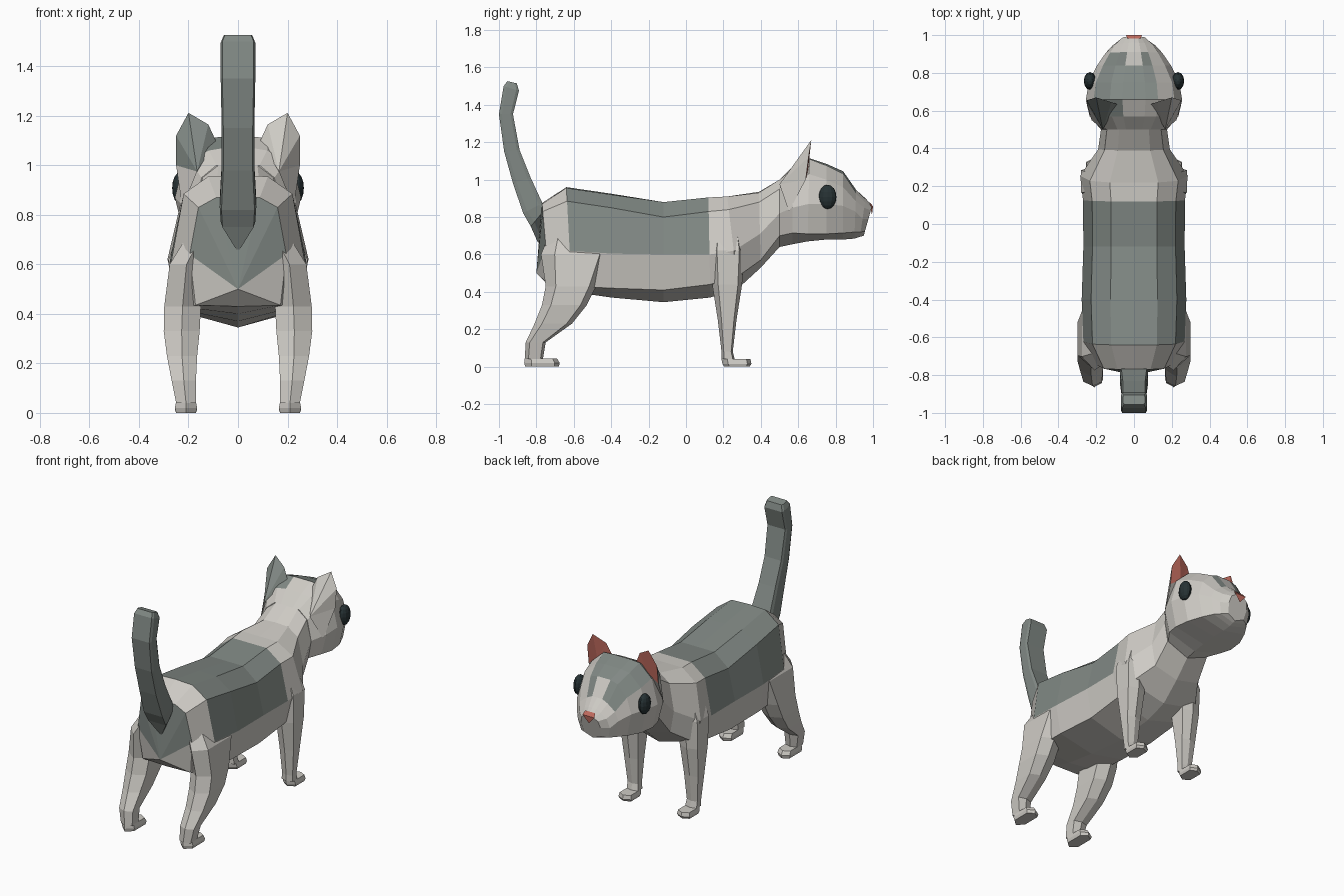
import bpy, bmesh, math
from mathutils import Vector

if "Cube" in bpy.data.objects:
    bpy.data.objects.remove(bpy.data.objects["Cube"])


def material(name, rgb):
    m = bpy.data.materials.new(name)
    m.diffuse_color = (*rgb, 1)
    m.use_nodes = True
    m.node_tree.nodes["Principled BSDF"].inputs["Base Color"].default_value = m.diffuse_color
    return m


MATS = [material("cream_fur", (0.62, 0.60, 0.56)),
        material("grey_fur", (0.22, 0.25, 0.233)),
        material("pink_skin", (0.54, 0.15, 0.115)),
        material("dark_eye", (0.02, 0.032, 0.035))]
CREAM, GREY, PINK, DARK = range(4)


def finish(name, bm):
    bmesh.ops.recalc_face_normals(bm, faces=bm.faces)
    me = bpy.data.meshes.new(name)
    bm.to_mesh(me)
    bm.free()
    for m in MATS:
        me.materials.append(m)
    ob = bpy.data.objects.new(name, me)
    bpy.context.collection.objects.link(ob)
    return ob


def loft(name, rings, rule, start=None, end=None):
    """Skin a list of rings; start/end are optional fan centres for the caps."""
    bm = bmesh.new()
    vs = [[bm.verts.new(p) for p in r] for r in rings]
    n = len(vs[0])
    for i in range(len(vs) - 1):
        for k in range(n):
            j = (k + 1) % n
            f = bm.faces.new((vs[i][k], vs[i][j], vs[i + 1][j], vs[i + 1][k]))
            f.material_index = rule(i, k)
    for ring, i, centre in ((vs[0], -1, start), (vs[-1], len(vs), end)):
        if centre:
            c = bm.verts.new(centre)
            for k in range(n):
                f = bm.faces.new((ring[k], ring[(k + 1) % n], c))
                f.material_index = rule(i, k)
        else:
            bm.faces.new(ring).material_index = rule(i, 0)
    return finish(name, bm)


def trunk_rings(rows, spread):
    """Row: y at top, y at bottom, half width, heights from top to bottom."""
    rings = []
    for yt, yb, w, *zs in rows:
        half = []
        for s, z in zip(spread, zs):
            t = (zs[0] - z) / (zs[0] - zs[-1])
            half.append((s * w, yt + (yb - yt) * t, z))
        rings.append(half + [(-x, y, z) for x, y, z in half[-2:0:-1]])
    return rings


# Body: rump to neck, grey saddle over the back and a grey patch round the tail
body = [
    (-.77, -.73, .195, .875, .87, .83, .64, .435, .43),
    (-.64, -.61, .268, .96, .955, .885, .62, .43, .40),
    (-.40, -.40, .277, .925, .92, .85, .605, .42, .37),
    (-.12, -.12, .268, .88, .88, .80, .60, .41, .345),
    (.12, .13, .27, .905, .905, .83, .60, .44, .37),
    (.22, .28, .285, .91, .91, .84, .62, .48, .42),
    (.39, .40, .19, .935, .93, .88, .71, .57, .53),
    (.50, .50, .175, 1.0, 1.0, .95, .82, .70, .64)]


def body_colour(i, k):
    band = min(k, 9 - k)
    return GREY if band < 3 and i in (-1, 1, 2, 3) else CREAM


loft("body", trunk_rings(body, (0, .45, .82, 1, .88, 0)), body_colour,
     start=(0, -.80, .50))

# Head: neck to muzzle, grey forehead round a pale bridge, wider on one side
head = [
    (.50, .50, .175, 1.0, 1.0, 1.0, .95, .82, .70, .64),
    (.57, .57, .235, 1.07, 1.07, 1.06, 1.02, .85, .715, .655),
    (.66, .65, .255, 1.115, 1.115, 1.11, 1.03, .87, .71, .67),
    (.75, .75, .24, 1.085, 1.085, 1.075, 1.0, .87, .71, .68),
    (.84, .84, .195, 1.045, 1.045, 1.03, .96, .86, .715, .68),
    (.91, .90, .15, .945, .945, .925, .885, .83, .72, .685),
    (.96, .93, .115, .90, .895, .88, .85, .79, .72, .695),
    (.995, .95, .07, .86, .86, .85, .835, .79, .725, .70)]


def head_colour(i, k):
    band = min(k, 11 - k)
    forehead = (band < 2 and i in (2, 3)) or (band == 1 and i == 4)
    patch = k > 5 and band in (1, 2) and 1 <= i <= 4
    return GREY if forehead or patch else CREAM


loft("head", trunk_rings(head, (0, .24, .5, .84, 1, .85, 0)), head_colour)

# Nose: small pink wedge on the muzzle tip
bm = bmesh.new()
top = [bm.verts.new(p) for p in ((-.036, .982, .88), (.036, .982, .88),
                                 (.042, 1.0, .858), (-.042, 1.0, .858))]
tip = bm.verts.new((0, .994, .81))
bm.faces.new(top)
for a, b in zip(top, top[1:] + top[:1]):
    bm.faces.new((a, b, tip))
for f in bm.faces:
    f.material_index = PINK
finish("nose", bm)


def column(rows, s):
    """Six-sided leg rings. Row: z, back y, front y, inner x, outer x."""
    rings = []
    for z, yb, yf, xi, xo in rows:
        d, e, xm = (yf - yb) * .2, (yf - yb) * .14, (xi + xo) / 2
        pts = ((xi, yb + d), (xm, yb), (xo, yb + d), (xo, yf - e), (xm, yf), (xi, yf - e))
        rings.append([(s * x, y, z) for x, y in pts])
    return rings


front_leg = [(.82, .15, .28, .10, .21), (.62, .13, .31, .14, .28),
             (.44, .14, .30, .15, .278),
             (.25, .17, .27, .165, .265), (.08, .19, .25, .175, .25),
             (.04, .19, .26, .17, .25)]
front_paw = [(.04, .19, .345, .17, .25), (.015, .195, .35, .165, .255),
             (0, .205, .34, .17, .25)]
hind_leg = [(.74, -.72, -.50, .08, .19), (.60, -.775, -.41, .14, .276),
            (.43, -.75, -.48, .15, .298),
            (.33, -.77, -.53, .155, .30), (.23, -.81, -.61, .165, .287),
            (.13, -.857, -.75, .17, .268), (.04, -.862, -.765, .17, .25)]
hind_paw = [(.045, -.862, -.69, .17, .25), (.02, -.865, -.675, .165, .255),
            (0, -.86, -.68, .17, .25)]

# Ear points: inner base, inner edge, tip, outer edge, outer base, back, hollow, cheek
EAR = [(.09, .635, 1.10), (.12, .645, 1.165), (.20, .67, 1.212), (.25, .655, 1.12),
       (.25, .64, 1.0), (.165, .50, .975), (.18, .652, 1.05), (.225, .55, .83)]

for s, side in ((1, "right"), (-1, "left")):
    # Legs and paws
    for name, rows in (("front_leg", front_leg), ("front_paw", front_paw),
                       ("hind_leg", hind_leg), ("hind_paw", hind_paw)):
        loft(f"{name}_{side}", column(rows, s), lambda i, k: CREAM)

    # Ear: furred back and pink hollow front
    fur = CREAM if s > 0 else GREY
    bm = bmesh.new()
    v = [bm.verts.new((s * x, y, z)) for x, y, z in EAR]
    for a in range(4):
        bm.faces.new((v[a], v[a + 1], v[5])).material_index = fur
        bm.faces.new((v[a + 1], v[a], v[6])).material_index = PINK
    for a, b, c in ((4, 7, 5), (7, 4, 6), (5, 7, 6), (0, 5, 6)):
        bm.faces.new((v[a], v[b], v[c])).material_index = CREAM
    finish(f"ear_{side}", bm)

    # Eye: flattened dark ball
    bm = bmesh.new()
    bmesh.ops.create_uvsphere(bm, u_segments=12, v_segments=8, radius=1)
    bmesh.ops.scale(bm, vec=(.033, .047, .065), verts=bm.verts)
    bmesh.ops.translate(bm, vec=(s * .233, .757, .908), verts=bm.verts)
    for f in bm.faces:
        f.material_index = DARK
    finish(f"eye_{side}", bm)

# Tail. Row: back y, back z, front y, front z, half width
tail = []
for yb, zb, yf, zf, w in ((-.79, .66, -.72, .84, .008), (-.83, .75, -.735, .865, .07),
                          (-.87, .82, -.768, .875, .074),
                          (-.925, .98, -.83, 1.01, .066), (-.972, 1.15, -.89, 1.16, .066),
                          (-1.0, 1.35, -.925, 1.35, .07), (-.975, 1.50, -.893, 1.475, .07),
                          (-.955, 1.527, -.905, 1.515, .058)):
    b, f = Vector((0, yb, zb)), Vector((0, yf, zf))
    prof = ((-.9, 0), (.9, 0), (1, .2), (1, .82), (.9, 1), (-.9, 1), (-1, .82), (-1, .2))
    tail.append([b.lerp(f, t) + Vector((x * w, 0, 0)) for x, t in prof])
loft("tail", tail, lambda i, k: GREY)
